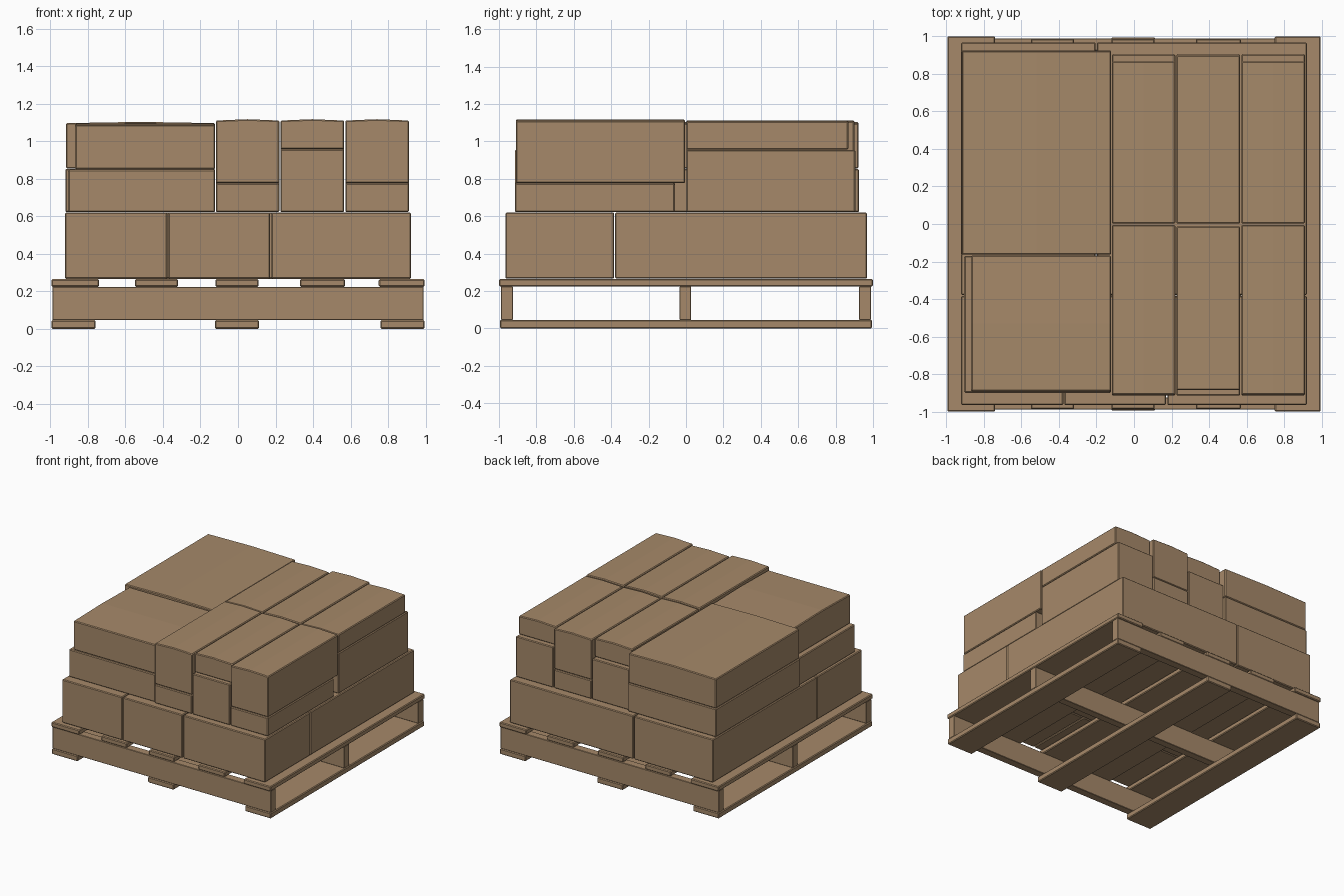
import bpy
import bmesh

default = bpy.data.objects.get("Cube")
if default:
    bpy.data.objects.remove(default, do_unlink=True)


def make_material(name, rgb):
    mat = bpy.data.materials.new(name)
    mat.use_nodes = True
    mat.diffuse_color = (*rgb, 1)
    mat.node_tree.nodes["Principled BSDF"].inputs["Base Color"].default_value = (*rgb, 1)
    return mat


TAN = make_material("cardboard tan", (0.38, 0.25, 0.142))


def block(name, xs, ys, zs, bevel=0.006, ridge=None):
    """Bevelled box; ridge 'x' or 'y' lifts the middle of the lid along that axis."""
    rise = 0.007 if ridge else 0
    top = zs[1] - rise
    mid_x, mid_y = sum(xs) / 2, sum(ys) / 2
    if ridge == "x":
        lid = [(xs[0], ys[0], top), (xs[0], mid_y, zs[1]), (xs[0], ys[1], top)]
        floor = [(xs[0], ys[1], zs[0]), (xs[0], ys[0], zs[0])]
        depth = (xs[1] - xs[0], 0, 0)
    else:
        lid = [(xs[0], ys[0], top), (xs[1], ys[0], top)]
        if ridge:
            lid.insert(1, (mid_x, ys[0], zs[1]))
        floor = [(xs[1], ys[0], zs[0]), (xs[0], ys[0], zs[0])]
        depth = (0, ys[1] - ys[0], 0)
    bm = bmesh.new()
    face = bm.faces.new([bm.verts.new(p) for p in lid + floor])
    grown = bmesh.ops.extrude_face_region(bm, geom=[face], use_keep_orig=True)
    moved = [g for g in grown["geom"] if isinstance(g, bmesh.types.BMVert)]
    bmesh.ops.translate(bm, verts=moved, vec=depth)
    bmesh.ops.recalc_face_normals(bm, faces=bm.faces)
    mesh = bpy.data.meshes.new(name)
    bm.to_mesh(mesh)
    bm.free()
    mesh.materials.append(TAN)
    obj = bpy.data.objects.new(name, mesh)
    bpy.context.collection.objects.link(obj)
    mod = obj.modifiers.new("worn edges", "BEVEL")
    mod.width = bevel
    mod.segments = 1
    mod.limit_method = "ANGLE"
    return obj


# Pallet: runners below, stringers across, deck boards on top
for side, x in (("right", -0.877), ("middle", -0.005), ("left", 0.877)):
    block(f"pallet_runner_{side}", (x - 0.117, x + 0.117), (-0.995, 0.995), (0, 0.046))
for side, y0, y1 in (("front", -0.99, -0.925), ("middle", -0.035, 0.028), ("back", 0.925, 0.99)):
    block(f"pallet_stringer_{side}", (-0.99, 0.99), (y0, y1), (0.046, 0.224), 0.003)
for i, (x0, x1) in enumerate(((-0.995, -0.74), (-0.55, -0.32), (-0.12, 0.11),
                              (0.33, 0.57), (0.75, 0.995))):
    reach = 1.0 if i in (0, 4) else 0.987
    block(f"pallet_deck_board_{i + 1}", (x0, x1), (-reach, reach), (0.224, 0.264))

# Bottom layer of cartons
LOW = (0.266, 0.62)
for i, (x0, x1) in enumerate(((-0.922, -0.377), (-0.371, 0.17), (0.178, 0.922))):
    block(f"bottom_front_carton_{i + 1}", (x0, x1), (-0.965, -0.384), LOW)
for i, (x0, x1) in enumerate(((-0.922, -0.205), (-0.198, 0.922))):
    block(f"bottom_back_carton_{i + 1}", (x0, x1), (-0.379, 0.968), LOW)

# Large cartons stacked in pairs on the model's right
block("lower_wide_carton_front", (-0.905, -0.122), (-0.9, -0.17), (0.622, 0.848))
block("upper_wide_carton_front", (-0.868, -0.122), (-0.892, -0.168), (0.85, 1.094), ridge="x")
block("lower_wide_carton_back", (-0.92, -0.122), (-0.163, 0.925), (0.622, 0.853))
block("upper_wide_carton_back", (-0.917, -0.122), (-0.163, 0.922), (0.855, 1.103), ridge="y")

# Three narrow columns, alternating tall and flat cartons front and back
for i, (x0, x1) in enumerate(((-0.118, 0.22), (0.226, 0.566), (0.572, 0.911))):
    tall_first = i == 1
    front_split = 0.957 if tall_first else 0.777
    back_split = 0.777 if tall_first else 0.957
    upper_front = -0.885 if tall_first else -0.91
    upper_back = 0.9 if tall_first else 0.868
    front_end = -0.012 if tall_first else -0.005
    block(f"lower_front_carton_{i + 1}", (x0, x1), (-0.915, -0.06),
          (0.622, front_split - 0.002))
    block(f"upper_front_carton_{i + 1}", (x0, x1), (upper_front, front_end),
          (front_split, 1.117), ridge="y")
    block(f"lower_back_carton_{i + 1}", (x0, x1), (0.002, 0.905),
          (0.622, back_split - 0.002))
    block(f"upper_back_carton_{i + 1}", (x0, x1), (0.002, upper_back),
          (back_split, 1.113), ridge="y")
